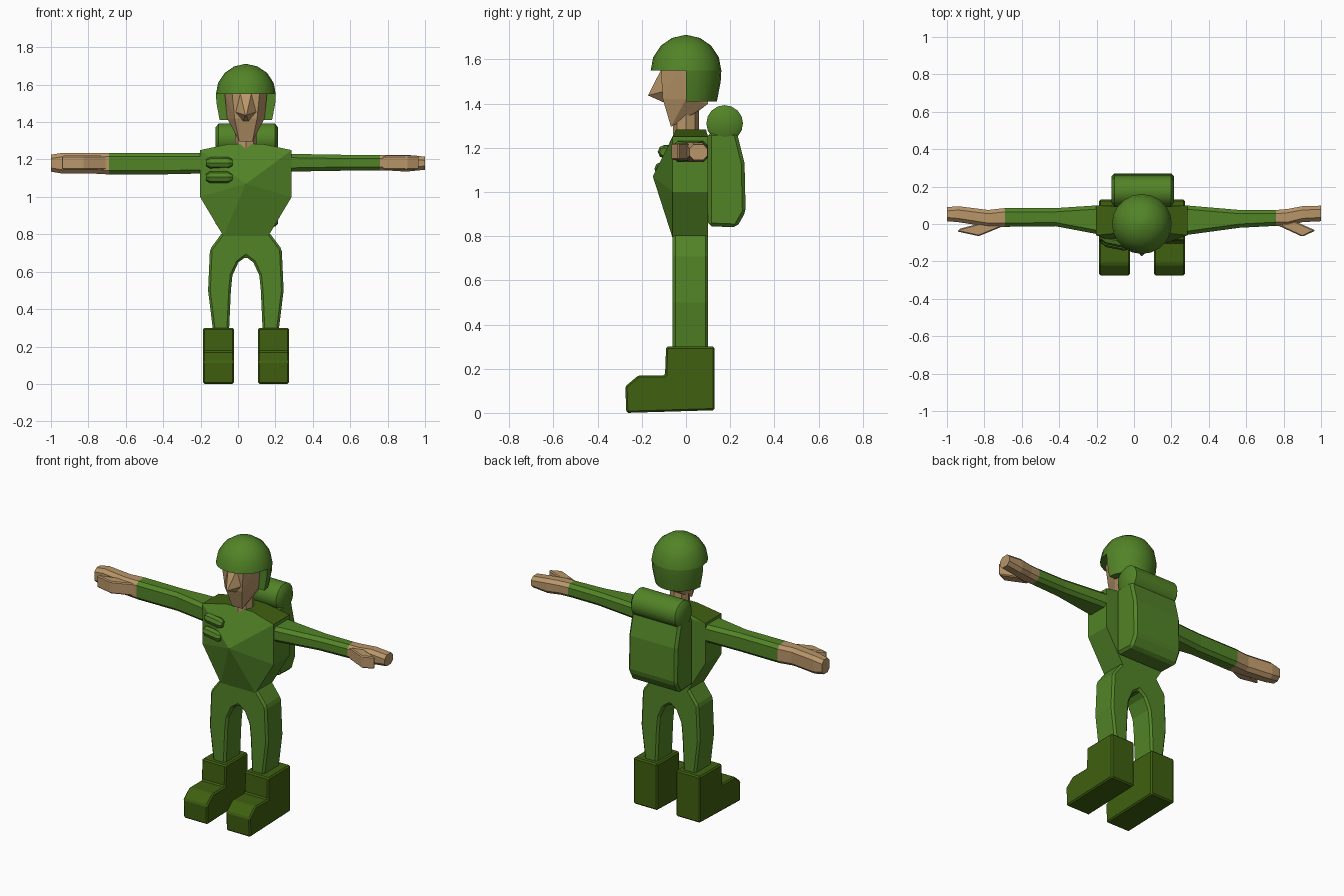
import bpy, bmesh
from math import sin, cos, pi, radians

if "Cube" in bpy.data.objects:
    bpy.data.objects.remove(bpy.data.objects["Cube"])

C = 0.042  # body centre line in x


def material(name, rgb):
    m = bpy.data.materials.new(name)
    m.use_nodes = True
    m.diffuse_color = (*rgb, 1)
    m.node_tree.nodes["Principled BSDF"].inputs["Base Color"].default_value = (*rgb, 1)
    return m


GREEN = material("uniform_green", (0.085, 0.23, 0.02))
DARK = material("boot_green", (0.05, 0.115, 0.005))
SKIN = material("skin", (0.485, 0.305, 0.141))


def finish(name, bm, mat, bevel=0, smooth=False):
    bmesh.ops.recalc_face_normals(bm, faces=bm.faces)
    mesh = bpy.data.meshes.new(name)
    bm.to_mesh(mesh)
    bm.free()
    mesh.materials.append(mat)
    ob = bpy.data.objects.new(name, mesh)
    bpy.context.collection.objects.link(ob)
    if bevel:
        mod = ob.modifiers.new("bevel", "BEVEL")
        mod.width = bevel
        mod.segments = 1
    if smooth:
        bpy.ops.object.select_all(action="DESELECT")
        ob.select_set(True)
        bpy.context.view_layer.objects.active = ob
        bpy.ops.object.shade_smooth_by_angle(angle=radians(40))
    return ob


def hull(name, points, mat):
    bm = bmesh.new()
    for p in points:
        bm.verts.new(p)
    bmesh.ops.convex_hull(bm, input=bm.verts)
    bmesh.ops.dissolve_limit(bm, angle_limit=0.02, verts=bm.verts, edges=bm.edges)
    return finish(name, bm, mat)


def loft(name, rings, mat, **options):
    bm = bmesh.new()
    loops = [[bm.verts.new(p) for p in ring] for ring in rings]
    n = len(loops[0])
    for a, b in zip(loops, loops[1:]):
        for i in range(n):
            j = (i + 1) % n
            bm.faces.new((a[i], a[j], b[j], b[i]))
    bm.faces.new(loops[0])
    bm.faces.new(loops[-1])
    return finish(name, bm, mat, **options)


def mirrored(points):
    return [(C + s * x, y, z) for x, y, z in points for s in (1, -1)]


# Torso: wedge-shaped chest rising to one point, with a dark shoulder yoke
torso = hull("torso", mirrored([
    (0.245, -0.06, 1.25), (0.245, 0.10, 1.25), (0.245, -0.06, 1.0), (0.245, 0.10, 1.0),
    (0.12, -0.06, 0.79), (0.12, 0.10, 0.79), (0.09, -0.045, 1.283), (0.09, 0.09, 1.283),
    (0.001, -0.15, 1.07)]), GREEN)
torso.data.materials.append(DARK)
for f in torso.data.polygons:
    if f.normal.z > 0.8:
        f.material_index = 1

# Trousers: arched outline extruded through the depth
half = [(0.04, 0.65), (0.072, 0.58), (0.08, 0.5), (0.09, 0.28),
        (0.175, 0.28), (0.202, 0.5), (0.192, 0.72), (0.125, 0.81)]
outline = [(0, 0.68)] + half + [(-x, z) for x, z in reversed(half)]
loft("trousers", [[(C + x, y, z) for x, z in outline] for y in (-0.06, 0.10)],
     GREEN, bevel=0.012)

# Boots
boot = [(-0.27, 0), (-0.275, 0.12), (-0.215, 0.17), (-0.095, 0.17),
        (-0.09, 0.30), (0.13, 0.30), (0.13, 0.012)]
for side, x0 in (("right", -0.187), ("left", 0.107)):
    loft(side + "_boot", [[(x, y, z) for y, z in boot] for x in (x0, x0 + 0.166)],
         DARK, bevel=0.008)

# Backpack with a bedroll on top
pack = [(0.10, 0.845), (0.23, 0.84), (0.27, 0.91), (0.265, 1.13), (0.23, 1.27), (0.10, 1.27)]
loft("backpack", [[(C + x, y, z) for y, z in pack] for x in (-0.162, 0.172)],
     GREEN, bevel=0.015)


def x_circle(x, y, z, r, n):
    return [(x, y + r * cos(2 * pi * i / n), z + r * sin(2 * pi * i / n)) for i in range(n)]


loft("bedroll", [x_circle(C + x, 0.175, 1.31, r, 16) for x, r in
                 ((-0.163, 0.06), (-0.145, 0.083), (0.155, 0.083), (0.173, 0.06))],
     GREEN, smooth=True)

# Chest pouches: two short tubes lying on the chest
for name, z, y in (("upper_pouch", 1.182, -0.085), ("lower_pouch", 1.105, -0.1)):
    loft(name, [x_circle(x, y + dy, z, r, 8) for x, dy, r in
                ((-0.17, 0.012, 0.018), (-0.15, 0.008, 0.031),
                 (-0.05, -0.012, 0.031), (-0.03, -0.016, 0.018))], GREEN)


# Arms: chamfered sections along x given as (x, front, back, bottom, top)
def section(x, y0, y1, z0, z1, c=0.02):
    return [(x, y0 + c, z0), (x, y1 - c, z0), (x, y1, z0 + c), (x, y1, z1 - c),
            (x, y1 - c, z1), (x, y0 + c, z1), (x, y0, z1 - c), (x, y0, z0 + c)]


right_arm = [(-0.19, -0.055, 0.10, 1.125, 1.235), (-0.42, -0.012, 0.085, 1.12, 1.235),
             (-0.69, -0.015, 0.085, 1.12, 1.235), (-0.78, -0.015, 0.075, 1.125, 1.235),
             (-0.94, 0.01, 0.095, 1.125, 1.235), (-1.0, 0.015, 0.09, 1.135, 1.225)]
left_arm = [(0.27, -0.06, 0.10, 1.135, 1.23), (0.565, -0.02, 0.075, 1.14, 1.225),
            (0.76, -0.01, 0.075, 1.14, 1.225), (0.82, -0.01, 0.08, 1.14, 1.225),
            (0.9, 0.01, 0.095, 1.135, 1.225), (1.0, 0.015, 0.098, 1.145, 1.215)]
right_thumb = [(-0.70, -0.012), (-0.83, -0.065), (-0.945, -0.04), (-0.93, -0.025), (-0.80, 0.01)]
left_thumb = [(0.77, -0.008), (0.90, -0.068), (0.97, -0.035), (0.95, -0.025), (0.86, 0.015)]
for side, arm, thumb in (("right", right_arm, right_thumb), ("left", left_arm, left_thumb)):
    loft(side + "_sleeve", [section(*s) for s in arm[:3]], GREEN)
    loft(side + "_hand", [section(*s) for s in arm[2:]], SKIN)
    loft(side + "_thumb", [[(x, y, z) for x, y in thumb] for z in (1.145, 1.22)],
         SKIN, bevel=0.006)


# Neck, head and nose
def z_circle(z, r, n, turn=2 * pi):
    steps = n if turn > pi else n - 1
    return [(C + r * cos(turn * i / steps), r * sin(turn * i / steps), z) for i in range(n)]


loft("neck", [z_circle(z, 0.058, 8) for z in (1.26, 1.42)], SKIN)
hull("head", mirrored([
    (0.115, -0.03, 1.57), (0.075, -0.115, 1.57), (0.1, 0.1, 1.57),
    (0.1, 0.0, 1.42), (0.06, -0.105, 1.42), (0.07, 0.1, 1.40),
    (0.035, -0.068, 1.295), (0.045, -0.03, 1.34), (0.05, 0.055, 1.365)]), SKIN)
hull("nose", mirrored([
    (0.03, -0.112, 1.555), (0.06, -0.1, 1.455), (0.003, -0.172, 1.437),
    (0.015, -0.1, 1.405)]), SKIN)

# Helmet: dome plus a neck guard around the back half
dome = [(0.16 * cos(radians(a)), 1.55 + 0.16 * sin(radians(a))) for a in (0, 22, 45, 67, 87)]
loft("helmet_dome", [z_circle(z, r, 20) for r, z in dome], GREEN, smooth=True)
loft("helmet_neck_guard", [z_circle(z, r, 11, pi) for r, z in ((0.16, 1.55), (0.157, 1.5), (0.14, 1.41))],
     GREEN, smooth=True)
